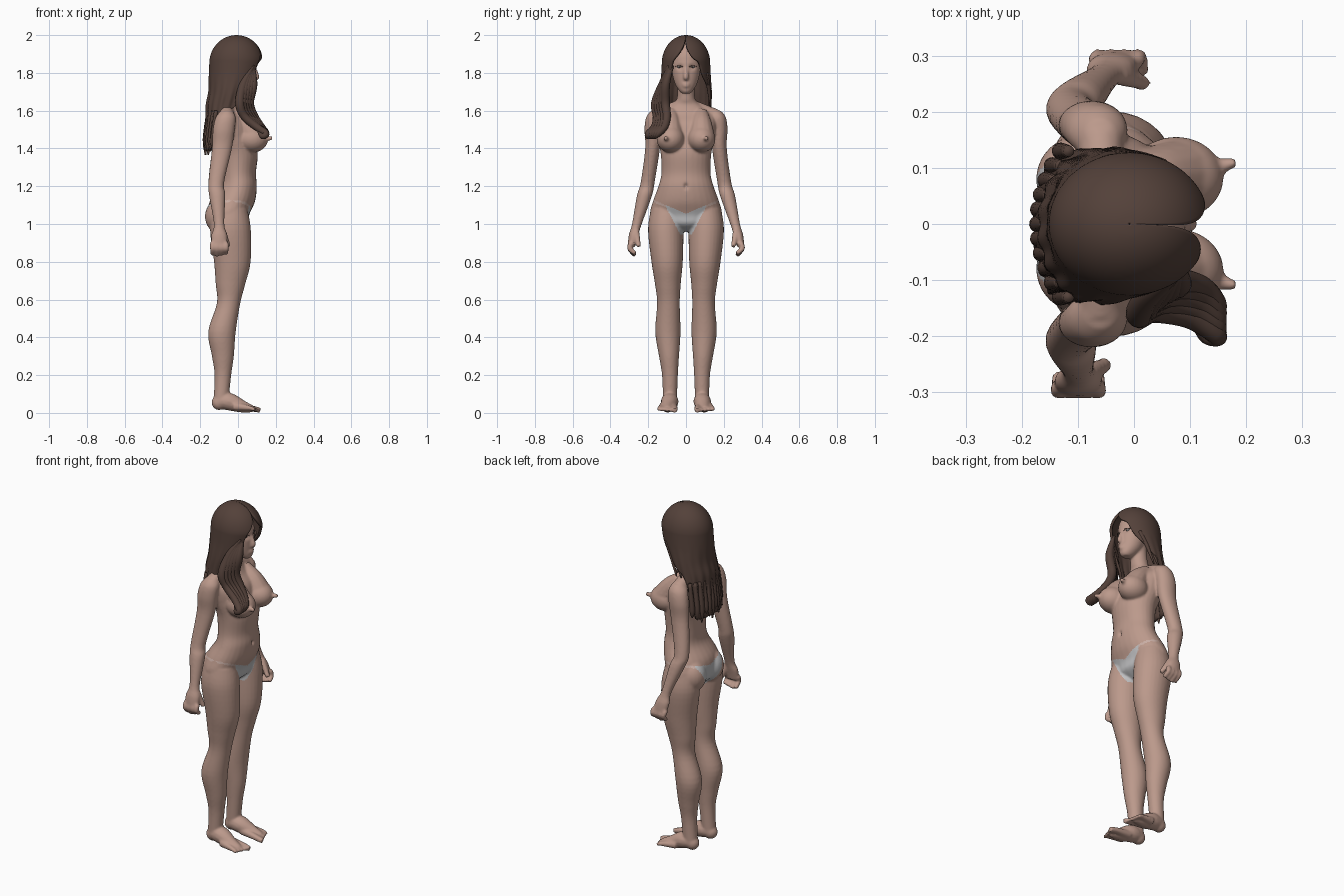
import bpy, bmesh, math
from mathutils import Vector, Matrix

cube = bpy.data.objects.get("Cube")
if cube:
    bpy.data.objects.remove(cube, do_unlink=True)


def material(name, red, green, blue):
    mat = bpy.data.materials.new(name)
    mat.use_nodes = True
    mat.diffuse_color = (red, green, blue, 1)
    shader = mat.node_tree.nodes["Principled BSDF"]
    shader.inputs["Base Color"].default_value = mat.diffuse_color
    return mat


skin_material = material("skin", red=.5, green=.32, blue=.26)
hair_material = material("dark_brown_hair", red=.088, green=.053, blue=.042)
cloth_material = material("white_cloth", red=.52, green=.52, blue=.53)
band_material = material("pale_pink_band", red=.58, green=.42, blue=.37)
lash_material = material("lash_brown", red=.1, green=.06, blue=.05)


def section(z, depth, width, x=0, y=0):
    """Elliptical cross-section of a lofted part."""
    return Vector((x, y, z, depth, width))


def dot(x, y, z, r):
    """Point on a round tube."""
    return Vector((x, y, z, r))


def spline(rows, steps=5):
    """Smooth Catmull-Rom interpolation through rows of numbers."""
    result = []
    last = len(rows) - 1
    for i in range(last):
        before, start, end, after = (rows[min(max(i + k, 0), last)] for k in (-1, 0, 1, 2))
        leave, arrive = (end - before) / 2, (after - start) / 2
        for step in range(steps):
            t = step / steps
            bend = (end - start) * 3 - leave * 2 - arrive
            twist = (start - end) * 2 + leave + arrive
            result.append(start + leave * t + bend * t ** 2 + twist * t ** 3)
    return result + [rows[last]]


def bridge(mesh, rings, closed=True):
    for low, high in zip(rings, rings[1:]):
        count = len(low)
        for i in range(count if closed else count - 1):
            j = (i + 1) % count
            mesh.faces.new((low[i], low[j], high[j], high[i]))


def skin_over(mesh, rings):
    bridge(mesh, rings)
    mesh.faces.new(rings[0])
    mesh.faces.new(rings[-1])


def circle(count):
    return [(math.cos(math.tau * k / count), math.sin(math.tau * k / count)) for k in range(count)]


def loft(mesh, rows, side=1):
    """Closed surface over stacked level ellipses."""
    skin_over(mesh, [[mesh.verts.new((x + depth * c, side * (y + width * s), z)) for c, s in circle(28)]
                     for x, y, z, depth, width in spline(rows)])


def tube(mesh, path, side=1):
    """Round tube along a path."""
    points = spline([dot(x, side * y, z, r) for x, y, z, r in path])
    rings = []
    for i, point in enumerate(points):
        ahead, behind = points[min(i + 1, len(points) - 1)], points[max(i - 1, 0)]
        way = (ahead - behind).to_3d().normalized()
        across = way.cross(Vector((.3, 1, .1))).normalized()
        other = way.cross(across)
        rings.append([mesh.verts.new(point.to_3d() + point.w * (across * c + other * s))
                      for c, s in circle(14)])
    skin_over(mesh, rings)


def ball(mesh, center, radii):
    place = Matrix.Translation(center) @ Matrix.Diagonal((*radii, 1))
    bmesh.ops.create_uvsphere(mesh, u_segments=24, v_segments=16, radius=1, matrix=place)


def finish(mesh, name, *materials):
    bmesh.ops.recalc_face_normals(mesh, faces=mesh.faces)
    data = bpy.data.meshes.new(name)
    mesh.to_mesh(data)
    mesh.free()
    for mat in materials:
        data.materials.append(mat)
    data.shade_smooth()
    obj = bpy.data.objects.new(name, data)
    bpy.context.collection.objects.link(obj)
    return obj


def bump(distance, spread):
    return math.exp(-(distance / spread) ** 2)


# Torso and neck
body = bmesh.new()
loft(body, [section(z=.96, x=-.05, depth=.05, width=.05), section(z=1, x=-.05, depth=.1, width=.15),
            section(z=1.05, x=-.05, depth=.11, width=.19), section(z=1.12, x=-.03, depth=.12, width=.175),
            section(z=1.2, depth=.1, width=.146), section(z=1.27, depth=.095, width=.13),
            section(z=1.37, depth=.105, width=.134), section(z=1.45, x=-.02, depth=.11, width=.15),
            section(z=1.53, x=-.03, depth=.1, width=.16), section(z=1.585, x=-.05, depth=.075, width=.145),
            section(z=1.63, x=-.05, depth=.055, width=.08), section(z=1.66, x=-.04, depth=.05, width=.05),
            section(z=1.72, x=-.03, depth=.046, width=.046), section(z=1.8, x=-.02, depth=.05, width=.05)])

# Head with jaw, nose and lips
ball(body, center=(-.01, 0, 1.86), radii=(.1, .084, .115))
loft(body, [section(z=1.69, x=.055, depth=.02, width=.02), section(z=1.705, x=.045, depth=.042, width=.036),
            section(z=1.74, x=.03, depth=.06, width=.058), section(z=1.79, x=.02, depth=.073, width=.072),
            section(z=1.85, x=.01, depth=.082, width=.078), section(z=1.9, depth=.08, width=.07)])
tube(body, [dot(x=.08, y=0, z=1.84, r=.01), dot(x=.1, y=0, z=1.78, r=.014), dot(x=.09, y=0, z=1.77, r=.012)])
for height in (1.73, 1.742):
    ball(body, center=(.085, 0, height), radii=(.013, .022, .008))

for side in (-1, 1):
    # Chest and seat
    ball(body, center=(.075, side * .082, 1.45), radii=(.085, .074, .072))
    tube(body, [dot(x=-.02, y=.08, z=1.59, r=.035), dot(x=.035, y=.082, z=1.53, r=.055),
                dot(x=.075, y=.084, z=1.465, r=.068)], side)
    tube(body, [dot(x=.14, y=.1, z=1.45, r=.016), dot(x=.182, y=.11, z=1.455, r=.01)], side)
    ball(body, center=(-.09, side * .08, 1.04), radii=(.085, .08, .095))

    # Leg
    loft(body, [section(z=1.08, x=-.04, y=.1, depth=.09, width=.085),
                section(z=.97, x=-.04, y=.107, depth=.108, width=.094),
                section(z=.8, x=-.03, y=.1, depth=.097, width=.083),
                section(z=.68, x=-.04, y=.096, depth=.078, width=.068),
                section(z=.58, x=-.05, y=.093, depth=.062, width=.06),
                section(z=.43, x=-.085, y=.096, depth=.073, width=.067),
                section(z=.3, x=-.08, y=.09, depth=.058, width=.053),
                section(z=.2, x=-.08, y=.085, depth=.044, width=.042),
                section(z=.06, x=-.09, y=.085, depth=.04, width=.037)], side)

    # Foot: heel, sloping instep and a fan of toes
    ball(body, center=(-.1, side * .085, .055), radii=(.04, .036, .04))
    tube(body, [dot(x=-.11, y=.085, z=.06, r=.035), dot(x=-.05, y=.086, z=.06, r=.047),
                dot(x=.02, y=.095, z=.035, r=.034), dot(x=.08, y=.1, z=.02, r=.018)], side)
    for toe in range(5):
        y = .06 + .02 * toe
        r = .012 if toe else .017
        tube(body, [dot(x=-.02, y=.07 + .012 * toe, z=.035, r=.024), dot(x=.07, y=y, z=.024, r=r),
                    dot(x=.118 - .008 * toe, y=y, z=.013, r=r * .85)], side)

    # Arm, with one forearm swung further forward
    def swing(rows):
        for row in rows:
            row.x += .11 * (1 + side) * max(0, 1.2 - row.z)
        return rows

    loft(body, swing([section(z=1.6, x=-.06, y=.15, depth=.03, width=.035),
                      section(z=1.565, x=-.065, y=.165, depth=.053, width=.046),
                      section(z=1.5, x=-.075, y=.176, depth=.058, width=.044),
                      section(z=1.4, x=-.085, y=.177, depth=.053, width=.039),
                      section(z=1.22, x=-.115, y=.203, depth=.042, width=.037),
                      section(z=1.15, x=-.11, y=.22, depth=.043, width=.04),
                      section(z=1, x=-.1, y=.26, depth=.028, width=.026),
                      section(z=.94, x=-.1, y=.278, depth=.042, width=.025),
                      section(z=.88, x=-.1, y=.289, depth=.042, width=.02)]), side)

    # Fingers curling inward and thumb
    for finger in range(4):
        x = -.135 + .024 * finger
        tip = .832 + .006 * abs(finger - 1)
        tube(body, swing([dot(x, y=.289, z=.9, r=.015), dot(x, y=.298, z=.87, r=.014),
                          dot(x, y=.268, z=tip, r=.012)]), side)
    tube(body, swing([dot(x=-.08, y=.265, z=.96, r=.018), dot(x=-.05, y=.25, z=.88, r=.013)]), side)

    # Shoulder slope
    tube(body, [dot(x=-.055, y=.03, z=1.63, r=.03), dot(x=-.06, y=.15, z=1.57, r=.042)], side)

# Fuse all body parts into one smooth surface
rough = finish(body, "body_parts", skin_material)
fuse = rough.modifiers.new("fuse", "REMESH")
fuse.mode = "VOXEL"
fuse.voxel_size = .006
relax = rough.modifiers.new("relax", "SMOOTH")
relax.iterations = 7
bpy.context.view_layer.update()
fused = bmesh.new()
fused.from_mesh(rough.evaluated_get(bpy.context.evaluated_depsgraph_get()).to_mesh())
bpy.data.objects.remove(rough, do_unlink=True)

# Navel, eye sockets and flat soles
for vert in fused.verts:
    x, y, z = vert.co
    if x > .05:
        vert.co.x -= .014 * bump(y, .01) * bump(z - 1.2, .014)
        vert.co.x -= .01 * bump(abs(y) - .033, .018) * bump(z - 1.83, .014)
    vert.co.z = max(z, 0)

# Brief: white triangles front and back, joined by a narrow pink band over the hips
for face in fused.faces:
    x, y, z = face.calc_center_median()
    y = abs(y)
    top = 1.055 + .42 * y if x > -.04 else 1.085 + .25 * y
    leg = .945 + 1.9 * max(0, y - .03)
    if y < .173 and min(leg, top - .012) < z < top:
        face.material_index = 1 if leg < top - .012 else 2
finish(fused, "body", skin_material, cloth_material, band_material)

# Eyes and lashes
eyes, lines = bmesh.new(), bmesh.new()
for side in (-1, 1):
    ball(eyes, center=(.07, side * .033, 1.831), radii=(.011, .014, .005))
    ball(lines, center=(.079, side * .033, 1.831), radii=(.003, .004, .004))
    tube(lines, [dot(x=.086, y=.017, z=1.832, r=.002), dot(x=.085, y=.034, z=1.838, r=.002),
                 dot(x=.07, y=.054, z=1.834, r=.002)], side)
finish(eyes, "eyes", cloth_material)
finish(lines, "lashes", lash_material)


def hair_level(z, x, depth, width, near, far):
    """Hair outline at one height, open in front by an angle on each side."""
    return Vector((z, x, depth, width, near, far))


# Hair hood: a dome opening over the face, then a fall down the back
levels = []
for step in range(9):
    turn = math.pi / 18 * step
    rise, spread = math.cos(turn), max(.01, math.sin(turn))
    gap = 36 * (1 - rise) ** 2
    levels.append(hair_level(z=1.85 + .15 * rise, x=-.008, depth=.144 * spread, width=.128 * spread,
                             near=gap + 5 * spread, far=gap - 5 * spread))
levels += [hair_level(z=1.85, x=-.01, depth=.142, width=.128, near=36, far=34),
           hair_level(z=1.78, x=-.02, depth=.135, width=.132, near=42, far=46),
           hair_level(z=1.7, x=-.04, depth=.117, width=.138, near=48, far=72),
           hair_level(z=1.63, x=-.06, depth=.11, width=.138, near=62, far=98),
           hair_level(z=1.56, x=-.08, depth=.09, width=.138, near=92, far=108),
           hair_level(z=1.39, x=-.118, depth=.06, width=.136, near=118, far=118)]
hood = bmesh.new()
rings = []
for z, x, depth, width, near, far in spline(levels):
    ring = []
    wave = .05 * min(1, max(0, (1.8 - z) * 3))
    for k in range(97):
        angle = math.radians(far + (360 - near - far) * k / 96)
        r = 1 + wave * math.sin(angle * 17 + z * 5)
        ring.append(hood.verts.new((x + depth * r * math.cos(angle), width * r * math.sin(angle) - wave / 9, z)))
    rings.append(ring)
bridge(hood, rings, closed=False)
shell = finish(hood, "hair_hood", hair_material).modifiers.new("thickness", "SOLIDIFY")
shell.thickness = .014

# Loose locks: a curled bunch over one shoulder, wisps on the other, tips at the back
locks = bmesh.new()
for k in range(-2, 3):
    d = .013 * k
    tube(locks, [dot(x=.08, y=-.08 + d / 3, z=1.84, r=.008), dot(x=.055 + d, y=-.115 + d / 3, z=1.74, r=.022),
                 dot(x=.035 + d, y=-.135 + d, z=1.64, r=.024), dot(x=.06 + d, y=-.128 + d, z=1.57, r=.022),
                 dot(x=.11 + d / 2, y=-.14 + d, z=1.515, r=.02), dot(x=.148, y=-.172 + d, z=1.48, r=.018),
                 dot(x=.13, y=-.185 + d / 2, z=1.465, r=.016), dot(x=.11, y=-.165 + d / 2, z=1.49, r=.008)])
for k in range(2):
    x = -.03 * k
    tube(locks, [dot(x + .05, y=.105, z=1.8, r=.012), dot(x + .01, y=.12, z=1.72, r=.01),
                 dot(x - .03, y=.13, z=1.62, r=.004)])
for k in range(-5, 6):
    y = .026 * k
    x = y * y * 2.4 - .172
    tube(locks, [dot(x + .015, y, z=1.6, r=.01), dot(x, y, z=1.45, r=.015),
                 dot(x, y, z=1.365 + .02 * (k % 3), r=.004)])
finish(locks, "hair_locks", hair_material)
